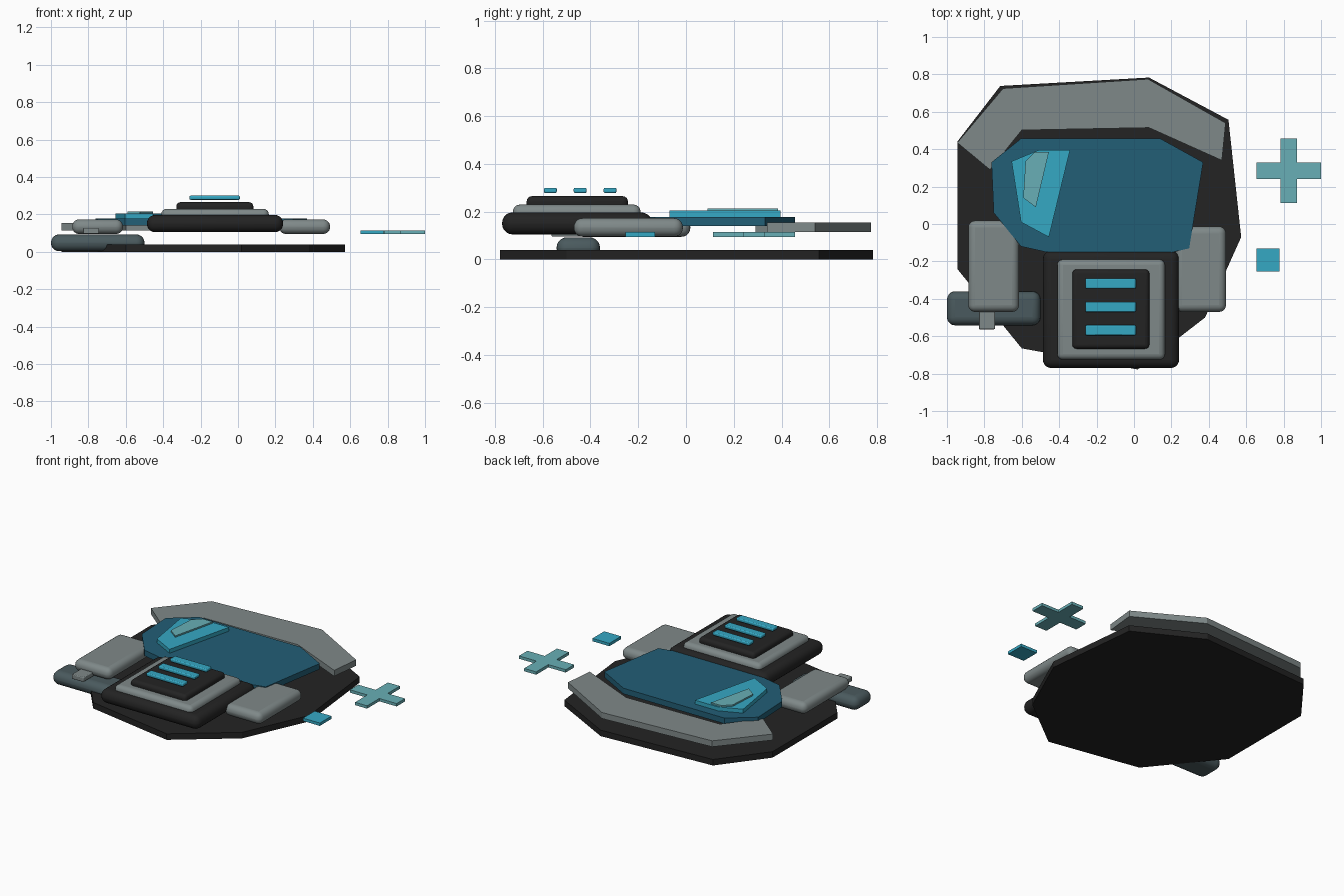
import bpy, bmesh

if "Cube" in bpy.data.objects:
    bpy.data.objects.remove(bpy.data.objects["Cube"])


def material(name, rgb):
    # sRGB bytes converted to linear
    m = bpy.data.materials.new(name)
    lin = [(c / 255 / 12.92) if c < 11 else ((c / 255 + 0.055) / 1.055) ** 2.4 for c in rgb]
    m.diffuse_color = (*lin, 1)
    m.use_nodes = True
    m.node_tree.nodes["Principled BSDF"].inputs["Base Color"].default_value = m.diffuse_color
    return m


BLACK = material("charcoal", (35, 35, 35))
GREY = material("light_grey", (127, 137, 137))
SLATE = material("slate_grey", (74, 90, 94))
NAVY = material("deep_blue", (34, 94, 118))
CYAN = material("bright_cyan", (53, 168, 196))
TEAL = material("pale_teal", (104, 175, 182))


def make_object(name, bm, mat):
    bmesh.ops.recalc_face_normals(bm, faces=bm.faces)
    me = bpy.data.meshes.new(name)
    bm.to_mesh(me)
    bm.free()
    me.materials.append(mat)
    ob = bpy.data.objects.new(name, me)
    bpy.context.collection.objects.link(ob)
    return ob


def plate(name, outline, z0, z1, mat):
    # Flat outline extruded upward
    bm = bmesh.new()
    face = bm.faces.new([bm.verts.new((x, y, z0)) for x, y in outline])
    top = bmesh.ops.extrude_face_region(bm, geom=[face])["geom"]
    for v in top:
        if isinstance(v, bmesh.types.BMVert):
            v.co.z = z1
    return make_object(name, bm, mat)


def block(name, x, y, z, mat, bevel=0.0, segments=4):
    # Box from min/max ranges with rounded edges
    bm = bmesh.new()
    bmesh.ops.create_cube(bm, size=1)
    for v in bm.verts:
        v.co = [(a + b) / 2 + c * (b - a) for (a, b), c in zip((x, y, z), v.co)]
    ob = make_object(name, bm, mat)
    if bevel:
        mod = ob.modifiers.new("rounding", "BEVEL")
        mod.width, mod.segments = bevel, segments
        bpy.context.view_layer.objects.active = ob
        ob.select_set(True)
        bpy.ops.object.shade_smooth_by_angle()
        ob.select_set(False)
    return ob


# Backing plate
plate("backing_plate", [(-0.715, 0.738), (0.08, 0.783), (0.505, 0.557), (0.573, -0.07),
                        (0.38, -0.50), (0.02, -0.778), (-0.60, -0.665), (-0.945, -0.24),
                        (-0.945, 0.44)], 0, 0.04, BLACK)

# Curved band along the back
plate("top_band", [(-0.945, 0.435), (-0.70, 0.725), (0.075, 0.775), (0.49, 0.54),
                   (0.47, 0.34), (0.08, 0.515), (-0.60, 0.502), (-0.77, 0.29)], 0.115, 0.155, GREY)

# Visor with layered reflections
plate("visor", [(-0.604, 0.457), (0.14, 0.457), (0.37, 0.33), (0.295, -0.13), (0.20, -0.152),
                (-0.47, -0.15), (-0.604, -0.12), (-0.75, 0.06), (-0.762, 0.33)], 0.14, 0.178, NAVY)
plate("visor_reflection", [(-0.655, 0.335), (-0.51, 0.395), (-0.342, 0.395), (-0.455, -0.07),
                           (-0.604, 0.01)], 0.178, 0.204, CYAN)
plate("visor_glint", [(-0.58, 0.335), (-0.53, 0.385), (-0.455, 0.385), (-0.525, 0.09),
                      (-0.592, 0.14)], 0.198, 0.214, TEAL)

# Stepped mouth unit
block("mouth_base", (-0.487, 0.241), (-0.77, -0.143), (0.105, 0.197), BLACK, 0.044, 5)
block("mouth_frame", (-0.41, 0.165), (-0.725, -0.19), (0.165, 0.23), GREY, 0.03)
block("mouth_panel", (-0.33, 0.082), (-0.667, -0.243), (0.21, 0.265), BLACK, 0.022)
for i in range(3):
    yc = -0.318 - 0.125 * i
    block(f"vent_slot_{i + 1}", (-0.26, 0.01), (yc - 0.027, yc + 0.027), (0.278, 0.30), CYAN, 0.006, 2)

# Cheek pads and the small connector
block("cheek_pad_left", (-0.886, -0.615), (-0.47, 0.018), (0.095, 0.173), GREY, 0.037, 5)
block("cheek_pad_right", (0.22, 0.492), (-0.47, -0.013), (0.095, 0.173), GREY, 0.037, 5)
block("connector", (-0.83, -0.743), (-0.563, -0.40), (0.096, 0.127), GREY, 0.005, 2)

# Rounded side handle
block("side_handle", (-1.0, -0.5), (-0.542, -0.36), (0.003, 0.093), SLATE, 0.044, 5)

# Floating plus and square accents
cx, cy, r, w = 0.827, 0.284, 0.172, 0.044
plate("plus_accent", [(cx + a, cy + b) for a, b in
                      [(-w, -r), (w, -r), (w, -w), (r, -w), (r, w), (w, w),
                       (w, r), (-w, r), (-w, w), (-r, w), (-r, -w), (-w, -w)]], 0.095, 0.114, TEAL)
block("square_accent", (0.655, 0.779), (-0.253, -0.13), (0.095, 0.114), CYAN)
